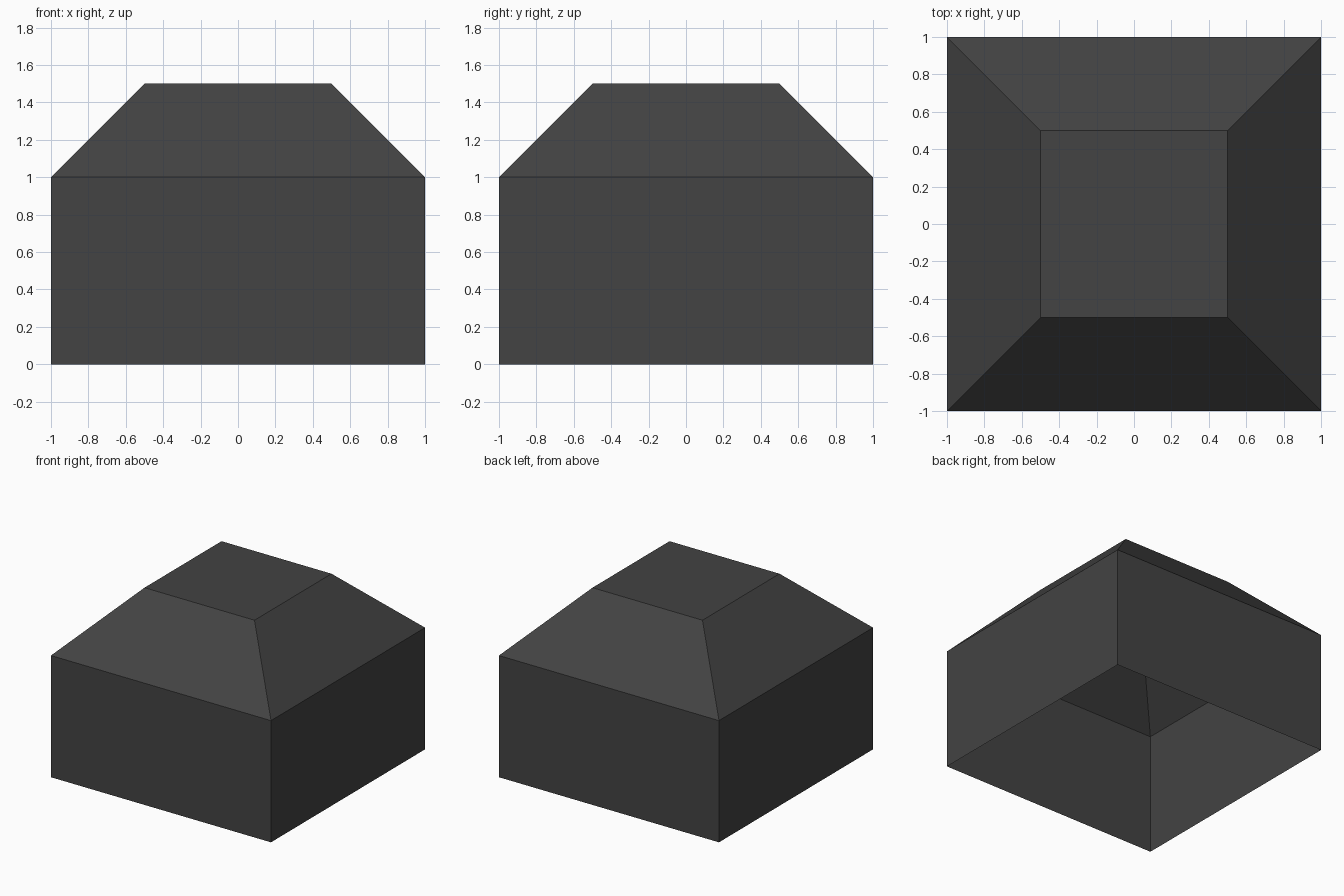
import bpy
import bmesh

cube = bpy.data.objects.get("Cube")
if cube:
    bpy.data.objects.remove(cube, do_unlink=True)

# Single dark grey colour
grey = bpy.data.materials.new("dark_grey")
grey.use_nodes = True
colour = (0.056, 0.056, 0.056, 1)
grey.diffuse_color = colour
grey.node_tree.nodes["Principled BSDF"].inputs["Base Color"].default_value = colour


def square_ring(bm, half, z):
    """Four corners of a square, counter-clockwise from above."""
    corners = ((-1, -1), (1, -1), (1, 1), (-1, 1))
    return [bm.verts.new((x * half, y * half, z)) for x, y in corners]


# Hollow shell: upright walls, sloped shoulders, flat top, open underside
bm = bmesh.new()
rings = [square_ring(bm, half, z) for half, z in ((1, 0), (1, 1), (0.5, 1.5))]
for low, high in zip(rings, rings[1:]):
    for i in range(4):
        j = (i + 1) % 4
        bm.faces.new((low[i], low[j], high[j], high[i]))
bm.faces.new(rings[-1])

mesh = bpy.data.meshes.new("bevelled_cap")
bm.to_mesh(mesh)
bm.free()
mesh.materials.append(grey)
bpy.context.collection.objects.link(bpy.data.objects.new("bevelled_cap", mesh))
